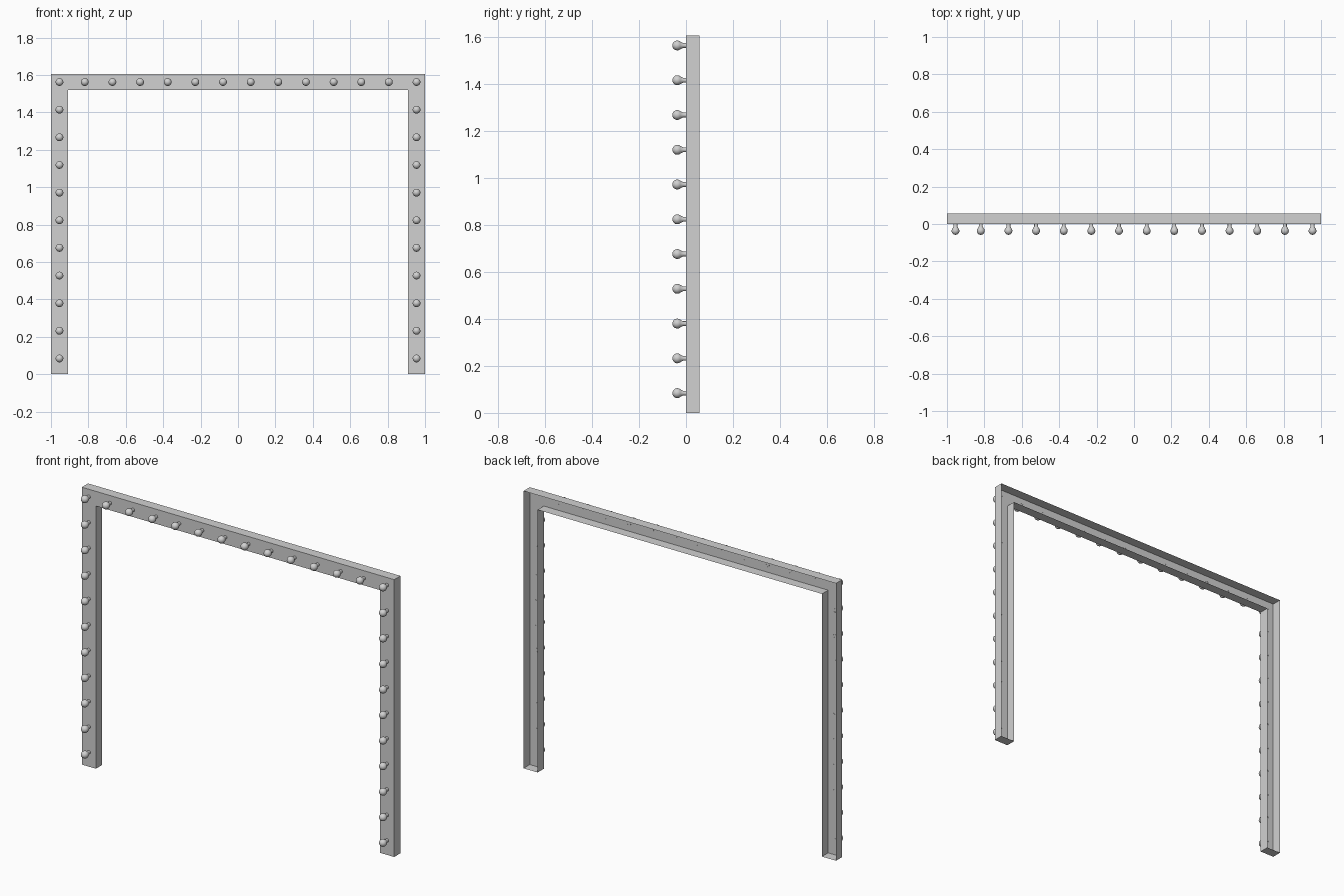
import bpy, bmesh, math
from mathutils import Matrix

if "Cube" in bpy.data.objects:
    bpy.data.objects.remove(bpy.data.objects["Cube"])

grey = bpy.data.materials.new("light grey")
grey.diffuse_color = (0.64, 0.64, 0.64, 1)
grey.use_nodes = True
grey.node_tree.nodes["Principled BSDF"].inputs["Base Color"].default_value = grey.diffuse_color

H, TOP_IN, X_IN, DEPTH = 1.605, 1.52, 0.91, 0.057


def make_object(name, bm):
    me = bpy.data.meshes.new(name)
    bm.to_mesh(me)
    bm.free()
    me.materials.append(grey)
    ob = bpy.data.objects.new(name, me)
    bpy.context.collection.objects.link(ob)
    return ob


# Arch frame: sheet channel with a front plate and side walls, open at the back
outer = [(-1, 0), (-1, H), (1, H), (1, 0)]
inner = [(X_IN, 0), (X_IN, TOP_IN), (-X_IN, TOP_IN), (-X_IN, 0)]
outline = outer + inner
bm = bmesh.new()
front = [bm.verts.new((x, 0, z)) for x, z in outline]
back = [bm.verts.new((x, DEPTH, z)) for x, z in outline]
for quad in ((0, 1, 6, 7), (1, 2, 5, 6), (2, 3, 4, 5)):
    bm.faces.new([front[i] for i in reversed(quad)])
for i in range(8):
    j = (i + 1) % 8
    bm.faces.new((front[i], front[j], back[j], back[i]))
bmesh.ops.recalc_face_normals(bm, faces=bm.faces)
bm.normal_update()
# front plate must face the viewer
if bm.faces[:][0].normal.y > 0:
    bmesh.ops.reverse_faces(bm, faces=bm.faces)
make_object("arch_frame", bm)

# Bulb profile (radius, y): neck at the frame, widening into a round globe
R, CY = 0.021, -0.037
profile = [(0.010, 0.0005), (0.010, -0.012)]
for k in range(9):
    a = math.radians(48 + (180 - 48) * k / 8)
    profile.append((R * math.sin(a), CY + R * math.cos(a)))

# Bulb positions: a row along the lintel and a column down each leg
STEP, BX, BZ = 0.1478, 0.9545, 1.562
spots = [(BX - STEP * i, BZ) for i in range(13)] + [(-BX, BZ)]
spots += [(s * BX, BZ - STEP * i) for s in (-1, 1) for i in range(1, 11)]

# One shared bulb mesh, spun round the y axis
SEG = 20
bm = bmesh.new()
verts = [bm.verts.new((r, y, 0)) for r, y in profile]
edges = [bm.edges.new(p) for p in zip(verts, verts[1:])]
bmesh.ops.spin(bm, geom=verts + edges, cent=(0, 0, 0), axis=(0, 1, 0),
               angle=math.tau, steps=SEG, use_merge=False)
bmesh.ops.remove_doubles(bm, verts=bm.verts, dist=1e-5)
bmesh.ops.recalc_face_normals(bm, faces=bm.faces)
bm.normal_update()
tip = min(bm.faces, key=lambda f: f.calc_center_median().y)
if tip.normal.y > 0:
    bmesh.ops.reverse_faces(bm, faces=bm.faces)
for f in bm.faces:
    f.smooth = True
first = make_object("bulb", bm)
for n, (x, z) in enumerate(spots):
    ob = first if n == 0 else first.copy()
    ob.name = f"bulb_{n + 1}"
    ob.location = (x, 0, z)
    if n:
        bpy.context.collection.objects.link(ob)
